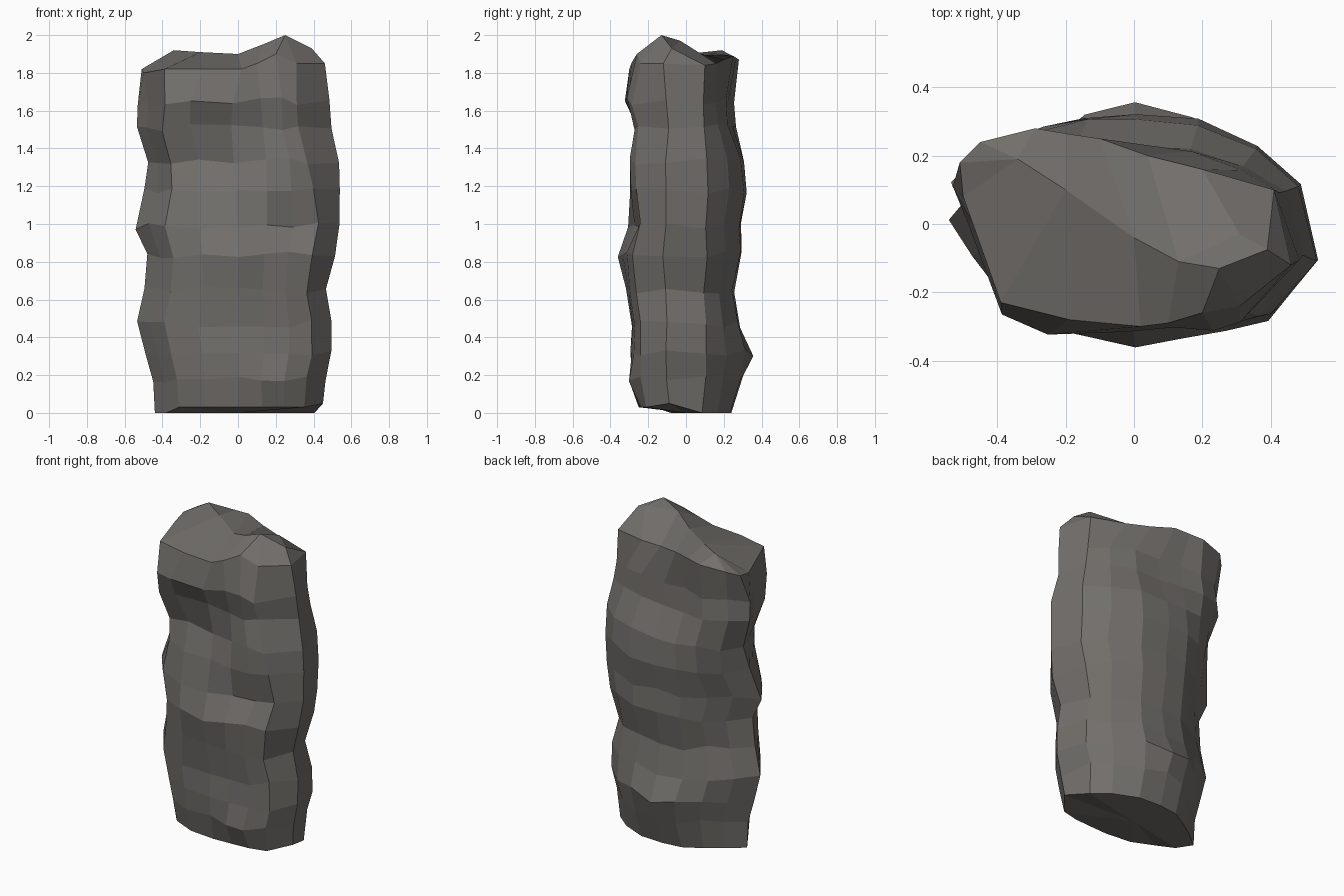
import bpy
import bmesh
import math
import random

random.seed(4)

default_cube = bpy.data.objects.get("Cube")
if default_cube:
    bpy.data.objects.remove(default_cube, do_unlink=True)


def flat_material(name, colour):
    material = bpy.data.materials.new(name)
    material.use_nodes = True
    material.diffuse_color = colour
    shader = next(n for n in material.node_tree.nodes if n.type == "BSDF_PRINCIPLED")
    shader.inputs["Base Color"].default_value = colour
    shader.inputs["Roughness"].default_value = 0.9
    return material


# Plan outlines near the foot and near the head, both anticlockwise
# from the front corner at -x; the sides blend from one to the other
LOW_OUTLINE = [(-.37, -.21), (-.2, -.29), (0, -.31), (.14, -.3),
               (.27, -.29), (.39, -.26), (.5, -.11), (.45, .11),
               (.34, .215), (.17, .3), (0, .31), (-.15, .29),
               (-.28, .21), (-.4, .12), (-.52, .015), (-.45, -.1)]
HIGH_OUTLINE = [(-.385, -.25), (-.25, -.31), (-.03, -.3), (.13, -.29),
                (.24, -.29), (.32, -.27), (.5, -.1), (.45, .11),
                (.33, .2), (.17, .26), (0, .28), (-.15, .29),
                (-.29, .31), (-.43, .25), (-.52, .14), (-.47, 0)]

# Height of each ring, then its reach towards -x, +x, front and back
RINGS = [(0, .44, .45, .25, .24), (.18, .45, .46, .28, .29),
         (.32, .49, .5, .29, .31), (.47, .54, .5, .285, .285),
         (.65, .5, .46, .32, .25), (.84, .48, .51, .34, .3),
         (.99, .54, .54, .31, .295), (1.17, .49, .54, .31, .335),
         (1.33, .48, .54, .31, .325), (1.51, .54, .49, .3, .26),
         (1.65, .53, .48, .33, .25)]

# Broken upper rim, in the same order as the outlines
RIM = [(-.39, -.23, 1.82), (-.19, -.28, 1.82), (.02, -.3, 1.82), (.1, -.29, 1.85),
       (.2, -.26, 1.9), (.31, -.24, 1.85), (.46, -.12, 1.85), (.41, .1, 1.84),
       (.2, .16, 1.85), (.04, .2, 1.87), (-.1, .25, 1.89), (-.2, .265, 1.88),
       (-.29, .28, 1.87), (-.45, .24, 1.85), (-.51, .18, 1.82), (-.5, .08, 1.8)]

# Ridge along the top, and the ridge point that each rim point climbs to
RIDGE = [(-.34, .19, 1.92), (-.2, .1, 1.91), (0, -.04, 1.9),
         (.13, -.11, 1.95), (.25, -.13, 2), (.39, -.075, 1.93), (.31, -.03, 1.97)]
CLIMB = [1, 1, 2, 3, 4, 4, 5, 5, 6, 3, 2, 1, 0, 0, 0, 0]

# Hollows and bulges: side, centre x, centre z, width, height, push along y
DENTS = [("front", -.14, 1.34, .26, .19, .11),
         ("front", .28, 1.03, .14, .1, .06),
         ("front", .23, 1.25, .12, .12, -.03),
         ("front", .03, .86, .12, .1, -.025),
         ("front", .2, .18, .14, .12, -.04),
         ("back", -.03, .28, .15, .1, .05)]


def dent_offset(x, y, z):
    side = "front" if y < -.15 else "back" if y > .15 else "flank"
    offset = 0
    for where, cx, cz, width, height, push in DENTS:
        if where == side:
            distance = ((x - cx) / width) ** 2 + ((z - cz) / height) ** 2
            offset += push * math.exp(-distance)
    return offset


def ring_points(height, left, right, front, back):
    points = []
    grounded = height == 0
    blend = min(max((height - 1) / .5, 0), 1)
    for low, high in zip(LOW_OUTLINE, HIGH_OUTLINE):
        px, py = (a + (b - a) * blend for a, b in zip(low, high))
        x = px * (right / .5 if px > 0 else left / .52)
        y = py * (back if py > 0 else front) / .31
        y += dent_offset(x, y, height)
        if grounded:
            z = .03 if py < -.15 else .05 if px > .49 else 0
        else:
            x += random.uniform(-.006, .006)
            y += random.uniform(-.006, .006)
            z = height + random.uniform(-.02, .02)
        points.append((x, y, z))
    return points


def build_pillar():
    bm = bmesh.new()
    layers = [[bm.verts.new(p) for p in ring_points(*ring)] for ring in RINGS]
    layers.append([bm.verts.new(p) for p in RIM])
    ridge = [bm.verts.new(p) for p in RIDGE]
    count = len(RIM)

    # Rugged sides
    for lower, upper in zip(layers, layers[1:]):
        for i in range(count):
            j = (i + 1) % count
            bm.faces.new((lower[i], lower[j], upper[j], upper[i]))

    # Sloping top
    rim = layers[-1]
    for i in range(count):
        j = (i + 1) % count
        a, b = ridge[CLIMB[i]], ridge[CLIMB[j]]
        bm.faces.new((rim[i], rim[j], b) if a is b else (rim[i], rim[j], b, a))
    bm.faces.new(ridge[3:])

    # Underside, raised a little along the front edge
    foot = bm.verts.new((0, 0, 0))
    for i in range(count):
        bm.faces.new((foot, layers[0][(i + 1) % count], layers[0][i]))

    bmesh.ops.recalc_face_normals(bm, faces=bm.faces)
    mesh = bpy.data.meshes.new("rock_pillar")
    bm.to_mesh(mesh)
    bm.free()
    pillar = bpy.data.objects.new("rock_pillar", mesh)
    bpy.context.collection.objects.link(pillar)
    return pillar


rock = build_pillar()
rock.data.materials.append(flat_material("warm_grey_stone", (.17, .16, .148, 1)))
